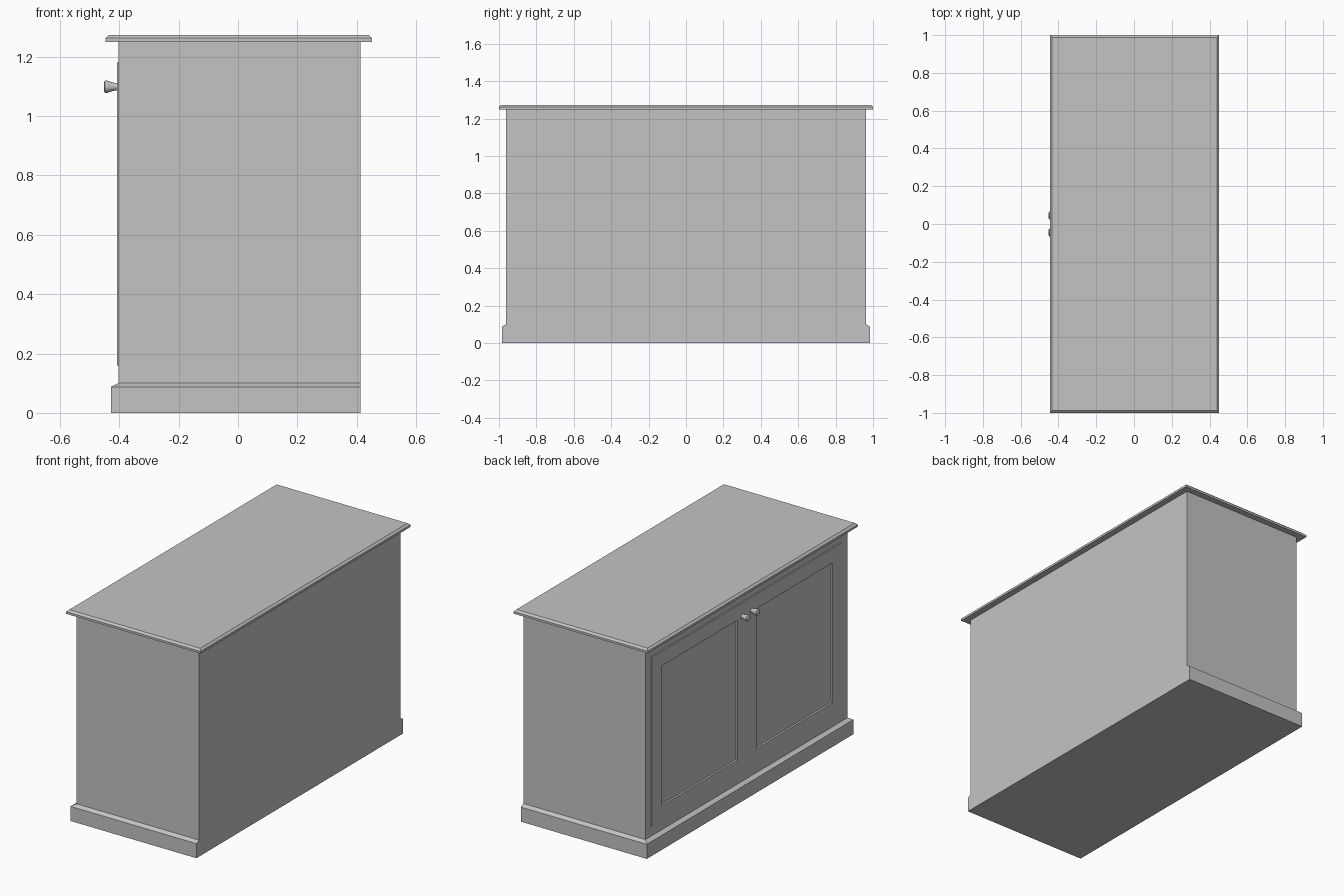
import bpy, bmesh, math
from mathutils import Matrix, Vector

cube = bpy.data.objects.get("Cube")
if cube:
    bpy.data.objects.remove(cube, do_unlink=True)

# Single painted finish
grey = bpy.data.materials.new("grey paint")
grey.use_nodes = True
COLOUR = (0.55, 0.55, 0.55, 1)
grey.diffuse_color = COLOUR
grey.node_tree.nodes["Principled BSDF"].inputs["Base Color"].default_value = COLOUR


def finish(name, bm):
    bmesh.ops.recalc_face_normals(bm, faces=bm.faces)
    mesh = bpy.data.meshes.new(name)
    bm.to_mesh(mesh)
    bm.free()
    mesh.materials.append(grey)
    obj = bpy.data.objects.new(name, mesh)
    bpy.context.collection.objects.link(obj)
    return obj


def loft(name, rings, place):
    """Skin a row of rectangles (a0, a1, b0, b1, depth), capped at both ends."""
    bm = bmesh.new()
    loops = []
    for a0, a1, b0, b1, d in rings:
        corners = ((a0, b0), (a1, b0), (a1, b1), (a0, b1))
        loops.append([bm.verts.new(place(a, b, d)) for a, b in corners])
    for low, high in zip(loops, loops[1:]):
        for i in range(4):
            j = (i + 1) % 4
            bm.faces.new((low[i], low[j], high[j], high[i]))
    bm.faces.new(loops[0])
    bm.faces.new(loops[-1])
    return finish(name, bm)


def upright(a, b, d):      # rectangles in x, y stacked along z
    return (a, b, d)


def sideways(a, b, d):     # rectangles in y, z stacked along x
    return (d, a, b)


BACK, FACE, DOOR = 0.412, -0.403, -0.407
RECESS = FACE + 0.022
HALF, BOTTOM, TOP = 0.962, 0.101, 1.25

# Plinth with a sloped upper edge on three sides, flush at the back
loft("plinth", [(-0.428, BACK, -0.985, 0.985, 0),
                (-0.428, BACK, -0.985, 0.985, 0.088),
                (FACE, BACK, -HALF, HALF, BOTTOM)], upright)

# Carcass with a door opening
D_Y, D_Z0, D_Z1, GAP = 0.905, 0.16, 1.18, 0.003
opening = (-D_Y - GAP, D_Y + GAP, D_Z0 - GAP, D_Z1 + GAP)
loft("carcass", [(-HALF, HALF, BOTTOM, TOP, BACK),
                 (-HALF, HALF, BOTTOM, TOP, FACE),
                 (*opening, FACE),
                 (*opening, RECESS)], sideways)

# Worktop with a chamfered upper edge
loft("worktop", [(-0.446, 0.451, -1, 1, TOP),
                 (-0.446, 0.451, -1, 1, 1.263),
                 (-0.434, 0.439, -0.988, 0.988, 1.274)], upright)


def knob(name, y, z):
    profile = [(0, 0.013), (0.012, 0.0135), (0.026, 0.018), (0.036, 0.0215),
               (0.041, 0.0205), (0.045, 0.015)]
    n = 24
    bm = bmesh.new()
    loops = []
    for d, r in profile:
        loops.append([bm.verts.new((DOOR - d, y + r * math.cos(t), z + r * math.sin(t)))
                      for t in (2 * math.pi * i / n for i in range(n))])
    for low, high in zip(loops, loops[1:]):
        for i in range(n):
            j = (i + 1) % n
            bm.faces.new((low[i], low[j], high[j], high[i]))
    bm.faces.new(loops[0])
    bm.faces.new(loops[-1])
    obj = finish(name, bm)
    bpy.ops.object.select_all(action='DESELECT')
    obj.select_set(True)
    bpy.context.view_layer.objects.active = obj
    bpy.ops.object.shade_smooth_by_angle(angle=math.radians(40))


# Pair of framed doors with sunken panels, and a knob on each
RAIL = 0.088
for side, y0, y1, knob_y in (("left", -D_Y, -0.002, -0.046),
                             ("right", 0.002, D_Y, 0.046)):
    outer = (y0, y1, D_Z0, D_Z1)
    panel = (y0 + RAIL, y1 - RAIL, D_Z0 + RAIL, D_Z1 - RAIL)
    loft(side + "_door", [(*outer, RECESS), (*outer, DOOR),
                          (*panel, DOOR), (*panel, DOOR + 0.012)], sideways)
    knob(side + "_knob", knob_y, 1.099)
